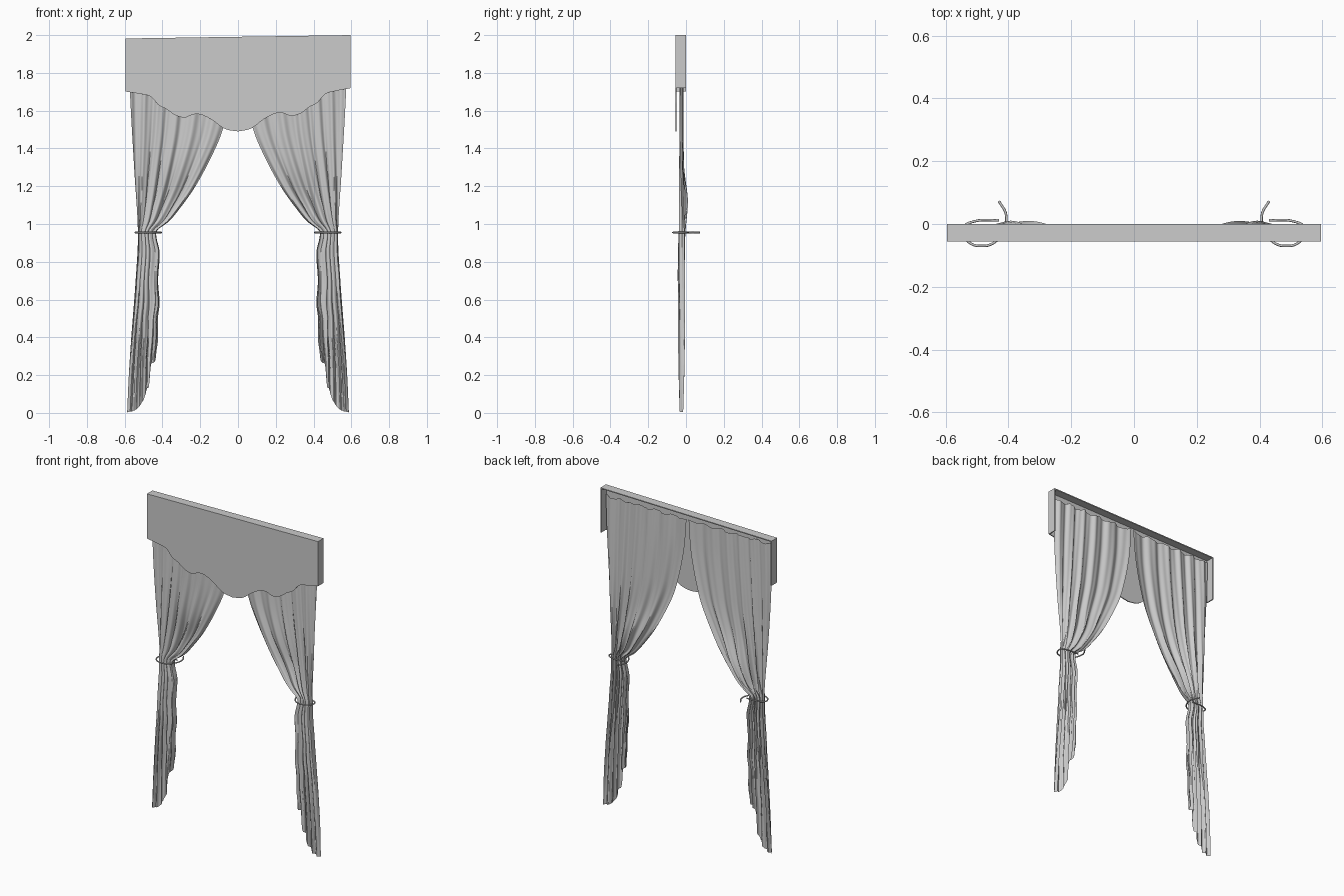
import bpy, bmesh
from math import sin, cos, pi, exp

cube = bpy.data.objects.get("Cube")
if cube:
    bpy.data.objects.remove(cube)

fabric = bpy.data.materials.new("grey fabric")
fabric.use_nodes = True
GREY = (0.6, 0.6, 0.6, 1)
fabric.diffuse_color = GREY
fabric.node_tree.nodes["Principled BSDF"].inputs["Base Color"].default_value = GREY


def curve(points, t):
    """Smooth interpolation through (position, value) pairs sorted by position."""
    t = min(max(t, points[0][0]), points[-1][0])
    n = len(points)

    def slope(k):
        a, b = points[max(k - 1, 0)], points[min(k + 1, n - 1)]
        return (b[1] - a[1]) / (b[0] - a[0])

    i = 0
    while i < n - 2 and t > points[i + 1][0]:
        i += 1
    (x0, y0), (x1, y1) = points[i], points[i + 1]
    h = x1 - x0
    s = (t - x0) / h
    return (y0 * (1 + 2 * s) * (1 - s) ** 2 + y1 * s * s * (3 - 2 * s)
            + h * slope(i) * s * (1 - s) ** 2 + h * slope(i + 1) * s * s * (s - 1))


def sheet(name, cols, rows, point, flip=False):
    """Grid surface from a point(u, v) function."""
    bm = bmesh.new()
    grid = [[bm.verts.new(point(c / cols, r / rows)) for r in range(rows + 1)]
            for c in range(cols + 1)]
    for c in range(cols):
        for r in range(rows):
            quad = [grid[c][r], grid[c + 1][r], grid[c + 1][r + 1], grid[c][r + 1]]
            bm.faces.new(quad[::-1] if flip else quad)
    mesh = bpy.data.meshes.new(name)
    bm.to_mesh(mesh)
    bm.free()
    ob = bpy.data.objects.new(name, mesh)
    bpy.context.collection.objects.link(ob)
    mesh.materials.append(fabric)
    return ob


def smooth(ob, angle=1.0):
    bpy.ops.object.select_all(action='DESELECT')
    ob.select_set(True)
    bpy.context.view_layer.objects.active = ob
    bpy.ops.object.shade_smooth_by_angle(angle=angle)


# Pelmet: scalloped front, top board and two end boards, slightly tilted
HALF, FRONT, BOARD = 0.595, -0.055, 0.006
SCALLOP = [(0, 1.49), (0.07, 1.505), (0.14, 1.555), (0.2, 1.583), (0.24, 1.583),
           (0.28, 1.568), (0.33, 1.58), (0.38, 1.615), (0.42, 1.635),
           (0.46, 1.68), (0.52, 1.697), (HALF, 1.71)]


def tilt(x):
    return 0.015 * x


def front_point(u, v):
    x = (2 * u - 1) * HALF
    top, low = 1.991 + tilt(x), curve(SCALLOP, abs(x)) + tilt(x)
    return x, FRONT, low + (top - low) * v


valance = sheet("valance_front", 96, 1, front_point)
solid = valance.modifiers.new("thickness", 'SOLIDIFY')
solid.thickness, solid.offset = BOARD, -1


def board(name, x0, x1, z0, z1):
    bm = bmesh.new()
    bmesh.ops.create_cube(bm, size=1)
    for v in bm.verts:
        x = x0 if v.co.x < 0 else x1
        v.co = (x, FRONT + BOARD / 2 if v.co.y < 0 else 0,
                (z0 if v.co.z < 0 else z1) + tilt(x))
    mesh = bpy.data.meshes.new(name)
    bm.to_mesh(mesh)
    bm.free()
    mesh.materials.append(fabric)
    bpy.context.collection.objects.link(bpy.data.objects.new(name, mesh))


board("pelmet_top", -HALF, HALF, 1.991 - BOARD, 1.991)
board("pelmet_left_end", HALF - BOARD, HALF, 1.71, 1.99)
board("pelmet_right_end", -HALF, -HALF + BOARD, 1.71, 1.99)

# Curtain outlines by height, and hem height across the width
OUTER = [(0, 0.587), (0.2, 0.578), (0.4, 0.565), (0.7, 0.542), (0.95, 0.53),
         (1.3, 0.55), (1.7, 0.572), (1.97, 0.578)]
INNER = [(0, 0.43), (0.3, 0.43), (0.4, 0.423), (0.5, 0.424), (0.58, 0.415),
         (0.7, 0.423), (0.85, 0.415), (0.93, 0.432), (0.965, 0.43), (0.985, 0.405),
         (1.01, 0.37), (1.06, 0.325), (1.2, 0.225), (1.4, 0.12), (1.52, 0.075),
         (1.75, 0.025), (1.97, 0.006)]
HEM = [(0, 0.37), (0.04, 0.29), (0.12, 0.265), (0.23, 0.25), (0.27, 0.145),
       (0.33, 0.13), (0.47, 0.065), (0.7, 0.018), (1, 0.003)]
DEPTH = [(0, 0.01), (0.3, 0.017), (0.7, 0.02), (0.95, 0.018), (1.1, 0.017),
         (1.4, 0.012), (1.97, 0.01)]


def curtain_point(side):
    def point(u, v):
        top = 1.955 - 0.012 * abs(sin(5 * pi * u))
        low = curve(HEM, u)
        z = low + (top - low) * v
        inner, outer = curve(INNER, z), curve(OUTER, z)
        # irregular folds that follow the cloth and roll over where gathered
        phase = 2 * pi * (5.5 * u + 0.25 * sin(5 * u + 1.3 * z))
        fade = min(1, 5 * u, 5 * (1 - u))
        gather = exp(-((z - 0.8) / 0.45) ** 2)
        depth = curve(DEPTH, z)
        wave = 0.75 * sin(phase) + 0.25 * sin(2.3 * phase + 3 * z)
        x = inner + (outer - inner) * u + 0.012 * gather * fade * cos(phase)
        # swag of loose cloth above the tieback
        swag = 0.024 * exp(-((z - 1.12) / 0.13) ** 2) * sin(pi * min(1, u * 1.4))
        y = -0.024 + depth * wave + swag
        return side * x, max(y, -0.047), z
    return point


# Tieback loop around the neck, with a tail running back to the wall
LOOP = [(0.43, 0.073), (0.407, 0.028), (0.42, -0.03), (0.45, -0.062), (0.485, -0.07),
        (0.52, -0.062), (0.542, -0.035), (0.542, -0.01), (0.51, 0.008), (0.43, 0.012)]


def tieback(name, side):
    data = bpy.data.curves.new(name, 'CURVE')
    data.dimensions = '3D'
    data.bevel_depth, data.bevel_resolution = 0.004, 2
    data.use_fill_caps = True
    path = data.splines.new('BEZIER')
    path.bezier_points.add(len(LOOP) - 1)
    for p, (x, y) in zip(path.bezier_points, LOOP):
        p.co = (side * x, y, 0.955)
        p.handle_left_type = p.handle_right_type = 'AUTO'
    path.resolution_u = 6
    data.materials.append(fabric)
    bpy.context.collection.objects.link(bpy.data.objects.new(name, data))


for label, side in (("left", 1), ("right", -1)):
    smooth(sheet(label + "_curtain", 90, 110, curtain_point(side), flip=side < 0))
    tieback(label + "_tieback", side)
